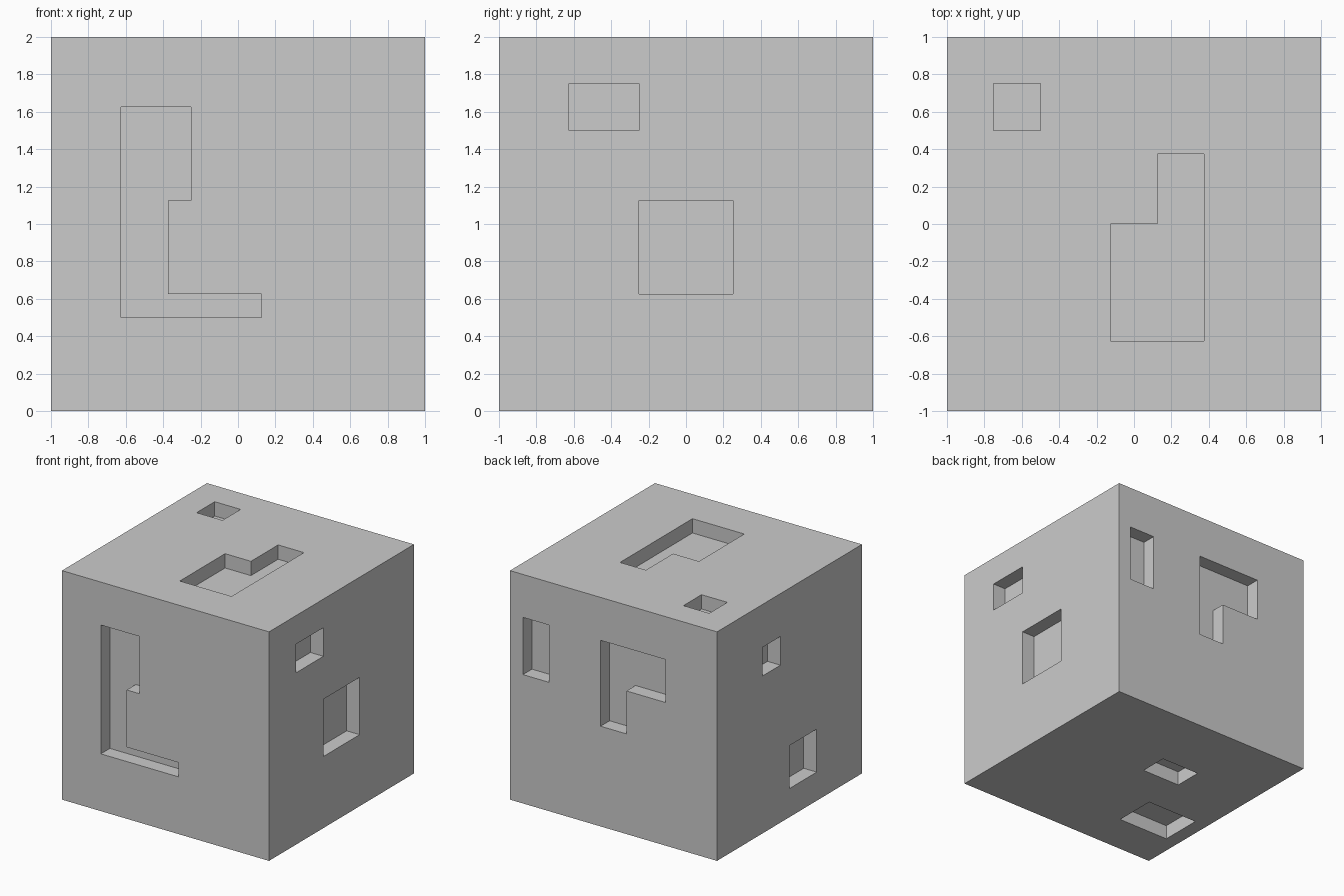
import bpy, bmesh
from mathutils import Vector

if "Cube" in bpy.data.objects:
    bpy.data.objects.remove(bpy.data.objects["Cube"])

DEPTH = 0.125   # every pocket has the same depth
OVER = 0.05     # cutter overshoot outside the cube


def rect(u0, u1, v0, v1):
    return [(u0, v0), (u1, v0), (u1, v1), (u0, v1)]


# Pocket outlines per side, keyed by (normal axis, direction)
POCKETS = {
    # front and back: (x, z)
    (1, -1): [[(-.625, .5), (.125, .5), (.125, .625), (-.375, .625),
               (-.375, 1.125), (-.25, 1.125), (-.25, 1.625), (-.625, 1.625)]],
    (1, 1): [rect(.625, .875, 1.125, 1.625),
             [(.125, .875), (.125, 1.625), (-.5, 1.625),
              (-.5, 1.25), (-.125, 1.25), (-.125, .875)]],
    # right and left: (y, z)
    (0, 1): [rect(-.625, -.25, 1.5, 1.75), rect(-.25, .25, .625, 1.125)],
    (0, -1): [rect(.125, .375, 1.375, 1.625), rect(-.375, 0, .25, .625)],
    # top and bottom: (x, y)
    (2, 1): [rect(-.75, -.5, .5, .75),
             [(-.125, -.625), (.375, -.625), (.375, .375),
              (.125, .375), (.125, 0), (-.125, 0)]],
    (2, -1): [rect(-.375, 0, .125, .375), rect(-.875, -.375, -.625, -.25)],
}


def add_prism(bm, axis, sign, outline):
    """Extrude an outline from the pocket floor to just outside the cube."""
    floor = sign * (1 - DEPTH) + (1 if axis == 2 else 0)
    verts = []
    for p in outline:
        co = list(p)
        co.insert(axis, floor)
        verts.append(bm.verts.new(co))
    face = bm.faces.new(verts)
    ext = bmesh.ops.extrude_face_region(bm, geom=[face], use_keep_orig=True)
    move = Vector((0, 0, 0))
    move[axis] = sign * (DEPTH + OVER)
    bmesh.ops.translate(bm, vec=move, verts=[
        g for g in ext["geom"] if isinstance(g, bmesh.types.BMVert)])


# Cutter holding all pocket prisms
bm = bmesh.new()
for (axis, sign), outlines in POCKETS.items():
    for outline in outlines:
        add_prism(bm, axis, sign, outline)
bmesh.ops.recalc_face_normals(bm, faces=bm.faces)
mesh = bpy.data.meshes.new("pocket_cutter")
bm.to_mesh(mesh)
bm.free()
cutter = bpy.data.objects.new("pocket_cutter", mesh)
bpy.context.collection.objects.link(cutter)
cutter.hide_render = True

# Cube body with the pockets cut in
bpy.ops.mesh.primitive_cube_add(size=2, location=(0, 0, 1))
cube = bpy.context.object
cube.name = "pocketed_cube"
mod = cube.modifiers.new("pockets", 'BOOLEAN')
mod.operation = 'DIFFERENCE'
mod.solver = 'EXACT'
mod.object = cutter
bpy.ops.object.modifier_apply(modifier=mod.name)
bpy.data.objects.remove(cutter)
